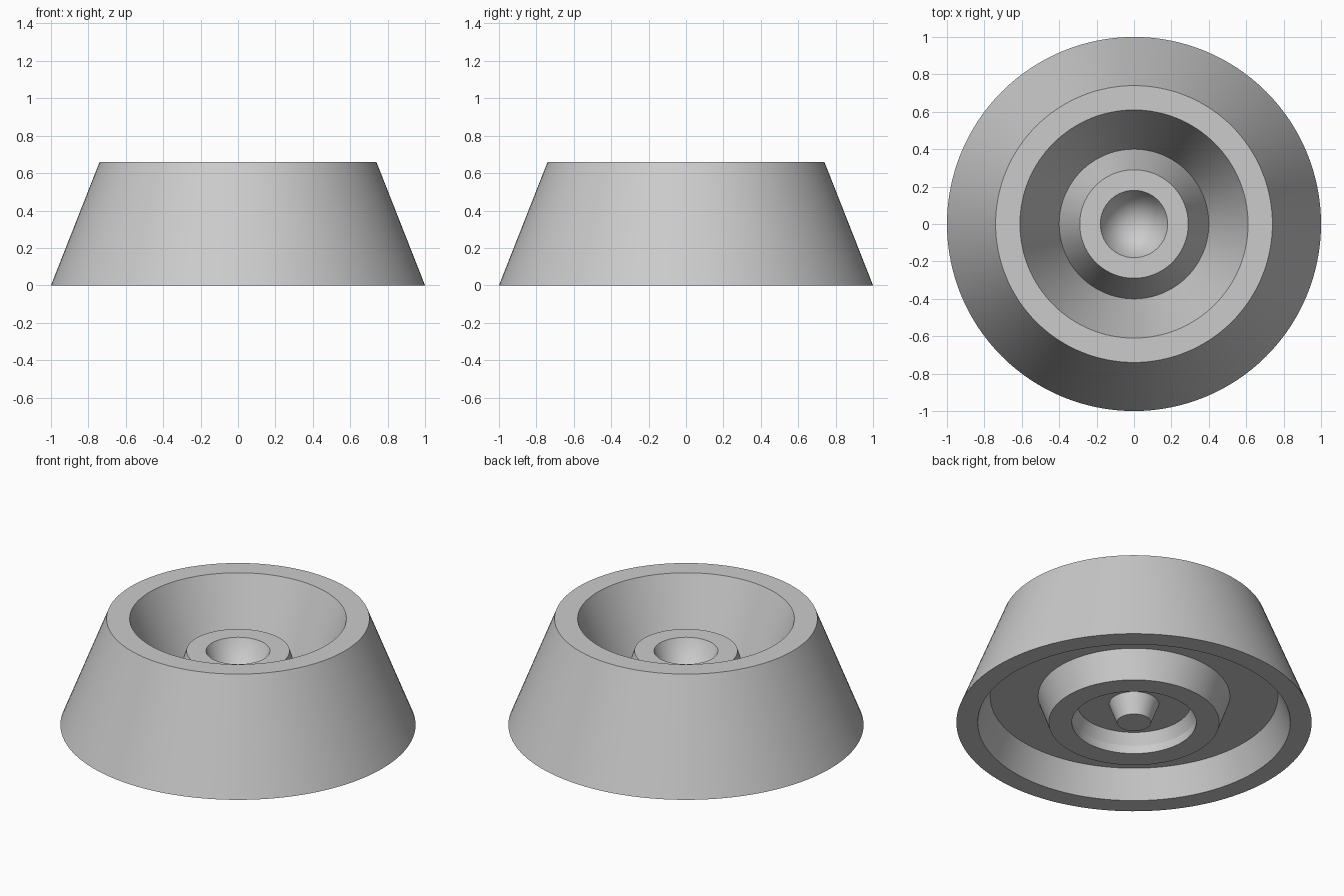
import bpy, bmesh, math

cube = bpy.data.objects.get("Cube")
if cube:
    bpy.data.objects.remove(cube, do_unlink=True)

SEGMENTS = 128

# Half cross-section (radius, height), from cup tip over the rim to the underside
upper = [
    (0, 0.07), (0.18, 0.46),       # central conical cup
    (0.29, 0.46), (0.40, 0.13),    # raised ring and V groove
    (0.61, 0.66), (0.74, 0.66),    # bowl wall and rim
    (1.0, 0),                      # outer flare
]
lower = [
    (0.88, 0), (0.81, 0.17),       # foot ring and underside recess
    (0.54, 0.17), (0.48, 0),       # annular boss
    (0.35, 0), (0.35, 0.05), (0.32, 0.12),  # boss bore
    (0.14, 0.12), (0.096, 0), (0, 0),       # central peg
]


def revolve(name, profile):
    bm = bmesh.new()
    verts = [bm.verts.new((r, 0, z)) for r, z in profile]
    edges = [bm.edges.new(pair) for pair in zip(verts, verts[1:])]
    bmesh.ops.spin(bm, geom=verts + edges, cent=(0, 0, 0), axis=(0, 0, 1),
                   angle=math.tau, steps=SEGMENTS)
    bmesh.ops.remove_doubles(bm, verts=bm.verts, dist=0.0001)
    bmesh.ops.recalc_face_normals(bm, faces=bm.faces)
    mesh = bpy.data.meshes.new(name)
    bm.to_mesh(mesh)
    bm.free()
    obj = bpy.data.objects.new(name, mesh)
    bpy.context.collection.objects.link(obj)
    return obj


bowl = revolve("flared_bowl", upper + lower)

# Smooth walls with crisp rims
bpy.ops.object.select_all(action='DESELECT')
bowl.select_set(True)
bpy.context.view_layer.objects.active = bowl
bpy.ops.object.shade_smooth_by_angle(angle=math.radians(15))
